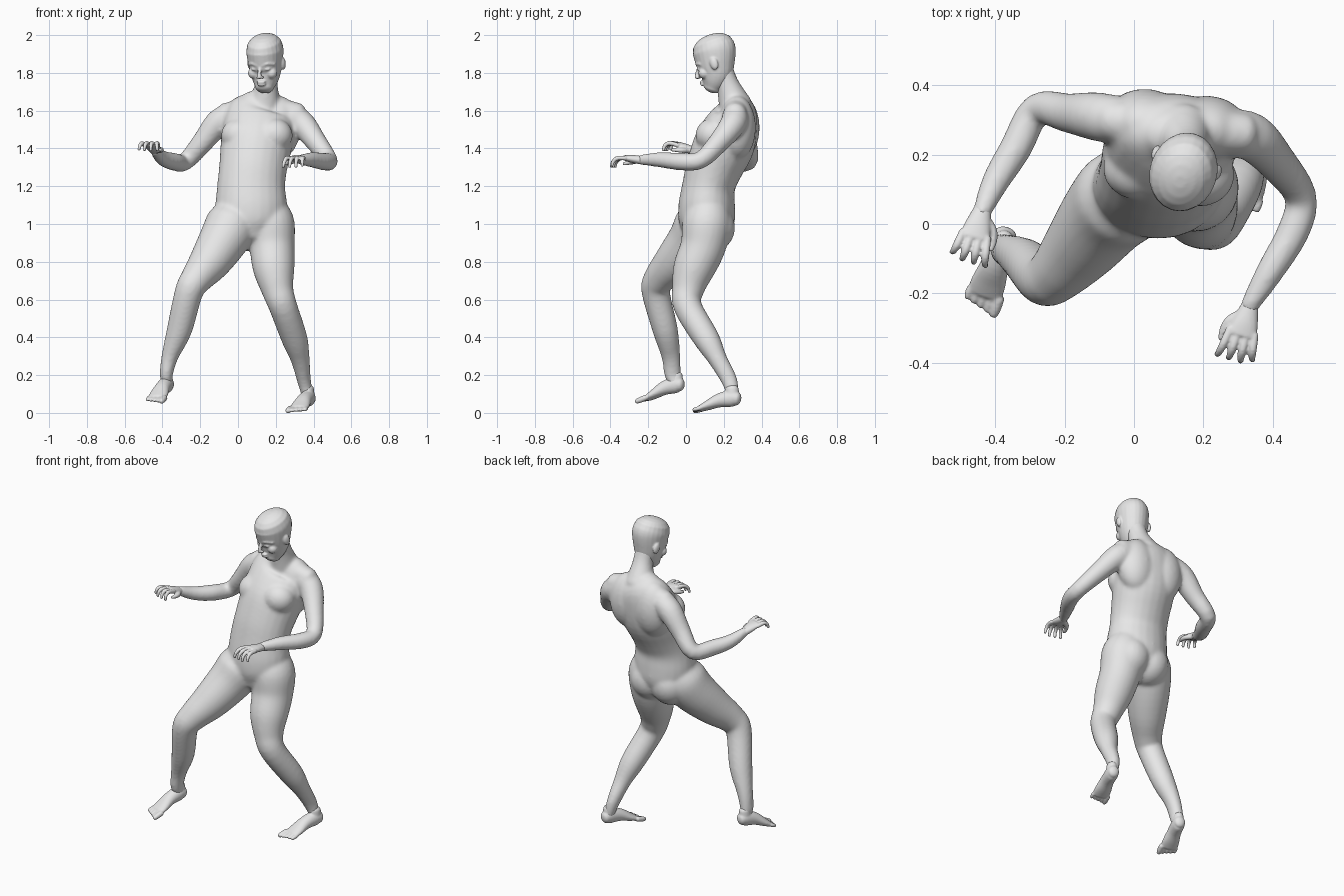
import bpy
import bmesh
import math
from mathutils import Vector, Matrix

cube = bpy.data.objects.get("Cube")
if cube:
    bpy.data.objects.remove(cube, do_unlink=True)

GREY = (0.8, 0.8, 0.8, 1)
UP = Vector((0, 0, 1))
ACROSS = Vector((1, 0, 0))
FORE = Vector((0, 1, 0))
skin = bpy.data.materials.new("plain grey")
skin.use_nodes = True
skin.diffuse_color = GREY
skin.node_tree.nodes["Principled BSDF"].inputs["Base Color"].default_value = GREY


def catmull(a, b, c, d, t):
    """Smooth interpolation between stations b and c."""
    return [0.5 * (2 * q + (r - p) * t + (2 * p - 5 * q + 4 * r - s) * t ** 2
                   + (3 * q - p - 3 * r + s) * t ** 3)
            for p, q, r, s in zip(a, b, c, d)]


def dome(end, inner):
    """Shrinking rings that round off the end of a tube, outermost last."""
    centre = Vector(end[:3])
    outward = (centre - Vector(inner[:3])).normalized()
    across, deep = end[3:]
    return [(*(centre + outward * deep * math.sin(a) * .6),
             across * math.cos(a), deep * math.cos(a)) for a in (.4, .8, 1.1, 1.4)]


def tube(bm, stations, side=ACROSS, steps=4, sides=24):
    """Loft round-ended elliptical rings: x, y, z, radius across, radius deep."""
    st = [tuple(s) if len(s) == 5 else (*s, s[-1]) for s in stations]
    padded = [st[0]] + st + [st[-1]]
    path = []
    for k in range(len(st) - 1):
        path += [catmull(*padded[k:k + 4], j / steps) for j in range(steps)]
    path.append(st[-1])
    path = dome(path[0], path[1])[::-1] + path + dome(path[-1], path[-2])
    centres = [Vector(p[:3]) for p in path]
    rings = []
    for k, p in enumerate(path):
        along = centres[min(k + 1, len(path) - 1)] - centres[max(k - 1, 0)]
        along.normalize()
        across = (side - along * side.dot(along)).normalized()
        deep = along.cross(across)
        ring = []
        for j in range(sides):
            angle = math.tau * j / sides
            ring.append(bm.verts.new(centres[k] + across * p[3] * math.cos(angle)
                                     + deep * p[4] * math.sin(angle)))
        rings.append(ring)
    faces = [bm.faces.new(rings[0]), bm.faces.new(rings[-1])]
    for ring, following in zip(rings, rings[1:]):
        for j in range(sides):
            n = (j + 1) % sides
            faces.append(bm.faces.new((ring[j], ring[n], following[n], following[j])))
    bmesh.ops.recalc_face_normals(bm, faces=faces)


def ball(bm, centre, radii):
    matrix = Matrix.Translation(centre) @ Matrix.Diagonal((*radii, 1))
    bmesh.ops.create_uvsphere(bm, u_segments=24, v_segments=16, radius=1, matrix=matrix)


def finish(bm, name, voxel, smoothing):
    """Fuse the overlapping shells of one part into a single skin."""
    mesh = bpy.data.meshes.new(name)
    bm.to_mesh(mesh)
    bm.free()
    mesh.materials.append(skin)
    obj = bpy.data.objects.new(name, mesh)
    bpy.context.scene.collection.objects.link(obj)
    fuse = obj.modifiers.new("fuse", "REMESH")
    fuse.mode = "VOXEL"
    fuse.voxel_size = voxel
    fuse.use_smooth_shade = True
    soft = obj.modifiers.new("soften", "SMOOTH")
    soft.factor = 0.5
    soft.iterations = smoothing


# Torso, pelvis to collar
body = bmesh.new()
tube(body, [(.07, .11, .96, .14, .13), (.07, .11, 1.02, .18, .15),
            (.07, .11, 1.1, .19, .15), (.07, .12, 1.2, .18, .14),
            (.08, .15, 1.3, .18, .15), (.1, .21, 1.44, .19, .16),
            (.12, .26, 1.58, .18, .12), (.14, .26, 1.64, .12, .08)])

# Neck and the slopes down to the shoulders
tube(body, [(.15, .19, 1.82, .06), (.15, .22, 1.74, .06), (.14, .26, 1.63, .09)])
for shoulder in ((.32, .26, 1.58, .06), (-.07, .3, 1.58, .06)):
    tube(body, [(.14, .27, 1.62, .07), shoulder], FORE)

# Chest, shoulder blades, buttocks and groin, paired about the twisted spine
for middle, spread, radii in (
        ((.1, .15, 1.47), (.09, -.01, 0), (.1, .09, .09)),
        ((.12, .28, 1.51), (.09, -.01, 0), (.12, .1, .17)),
        ((.08, .13, .98), (.07, 0, 0), (.12, .13, .13)),
        ((.03, .01, .94), (.01, 0, 0), (.03, .03, .04))):
    for sign in (-1, 1):
        ball(body, Vector(middle) + Vector(spread) * sign, radii)

# Arms
tube(body, [(-.05, .3, 1.57, .07), (-.11, .31, 1.53, .07), (-.19, .32, 1.43, .057),
            (-.28, .33, 1.33, .047), (-.34, .22, 1.33, .047), (-.4, .12, 1.35, .04),
            (-.44, .03, 1.39, .027)], UP)
tube(body, [(.28, .26, 1.57, .07), (.34, .25, 1.53, .07), (.41, .18, 1.44, .057),
            (.48, .08, 1.34, .047), (.46, -.02, 1.33, .047), (.39, -.14, 1.34, .04),
            (.33, -.24, 1.34, .027)], UP)

# Legs
tube(body, [(.0, .1, 1.08, .11), (-.03, .08, 1, .14), (-.08, .03, .91, .13),
            (-.15, -.06, .8, .11), (-.22, -.14, .71, .085), (-.26, -.16, .64, .075),
            (-.31, -.11, .44, .067), (-.36, -.08, .3, .045, .05),
            (-.38, -.07, .2, .035, .044), (-.37, -.05, .15, .03)])
tube(body, [(.15, .12, 1.08, .11), (.17, .11, 1, .13), (.18, .09, .88, .12),
            (.19, .04, .76, .11), (.21, .01, .65, .085), (.24, .01, .56, .075),
            (.3, .11, .39, .069), (.33, .17, .28, .05),
            (.35, .23, .17, .037, .043), (.37, .25, .08, .03)])
finish(body, "body", .009, 14)

# Head, made upright about the middle of the skull and then turned
head = bmesh.new()
tube(head, [(0, -.06, -.15, .05), (0, -.04, -.12, .067, .072), (0, -.02, -.08, .08, .09),
            (0, -.01, -.03, .09, .105), (0, 0, .03, .097, .117), (0, 0, .055, .094, .113)])
tube(head, [(0, -.1, -.02, .008), (0, -.12, -.05, .01), (0, -.13, -.077, .013)])
for lip in (-.107, -.122):
    ball(head, (0, -.107, lip), (.025, .014, .008))
for s in (-1, 1):
    tube(head, [(s * .01, -.104, -.02, .009), (s * .04, -.097, -.01, .01),
                (s * .07, -.07, -.02, .009)], UP)
    for x, y, z, radii in ((.034, -.094, -.04, (.02, .014, .009)),
                           (.013, -.12, -.08, (.009, .01, .007)),
                           (.05, -.07, -.07, (.03, .03, .03)),
                           (.092, .01, -.04, (.013, .022, .034))):
        ball(head, (s * x, y, z), radii)
turn = (Matrix.Translation((.145, .157, 1.885)) @ Matrix.Rotation(math.radians(-18), 4, "Z")
        @ Matrix.Rotation(math.radians(16), 4, "X"))
bmesh.ops.transform(head, matrix=turn, verts=head.verts)
finish(head, "head", .005, 5)


def hand(name, wrist, knuckle, inward):
    """Palm, four curled fingers and a thumb on the inward side."""
    bm = bmesh.new()
    wrist, knuckle = Vector(wrist), Vector(knuckle)
    fwd = (knuckle - wrist).normalized()
    side = fwd.cross(UP).normalized() * inward
    tube(bm, [(*(wrist - fwd * .02), .024, .022), (*wrist.lerp(knuckle, .5), .038, .021),
              (*knuckle, .044, .015)], side)
    for i in range(4):
        spread = i - 1.5
        p = knuckle + side * spread * .024 - fwd * .01
        joints = [(*p, .012)]
        for length, bend, radius in ((.05, 8, .012), (.036, 42, .01), (.028, 75, .008)):
            bend = math.radians(bend)
            step = fwd * math.cos(bend) - UP * math.sin(bend) + side * spread * .1
            p = p + step * length * (.85 if i == 0 else 1)
            joints.append((*p, radius))
        tube(bm, joints, side, sides=12)
    thumb = [(*(wrist + fwd * ahead + side * out - UP * ahead * .35), radius)
             for ahead, out, radius in ((.01, .01, .016), (.04, .042, .015),
                                        (.07, .054, .012), (.1, .054, .009))]
    tube(bm, thumb, UP, sides=12)
    finish(bm, name, .0045, 2)


hand("right_hand", (-.44, .03, 1.39), (-.46, -.04, 1.42), -1)
hand("left_hand", (.33, -.25, 1.34), (.31, -.32, 1.35), 1)


def foot(name, heel, pad, inward):
    """Ankle, heel to pad, and five toes, the big one on the inward side."""
    bm = bmesh.new()
    heel, pad = Vector(heel), Vector(pad)
    fwd = (pad - heel).normalized()
    side = fwd.cross(UP).normalized() * inward
    tube(bm, [(*(heel.lerp(pad, t) + UP * lift), across, deep)
              for t, lift, across, deep in (
                  (0, 0, .033, .036), (.15, .01, .038, .045), (.5, .016, .041, .037),
                  (.8, .006, .05, .026), (1, 0, .052, .018))], side)
    ankle = heel.lerp(pad, .14)
    tube(bm, [(*(ankle + UP * .06), .03, .036), (*ankle, .036, .042)], side)
    for i in range(5):
        root = pad + side * (i - 2) * .022
        reach = .03 + .006 * i
        radius = .016 if i == 4 else .0115
        tube(bm, [(*root, radius), (*(root + fwd * reach * .6), radius),
                  (*(root + fwd * reach), radius * .8)], side, sides=12)
    finish(bm, name, .005, 4)


foot("right_foot", (-.37, -.03, .15), (-.43, -.2, .08), -1)
foot("left_foot", (.38, .27, .075), (.32, .08, .024), 1)
